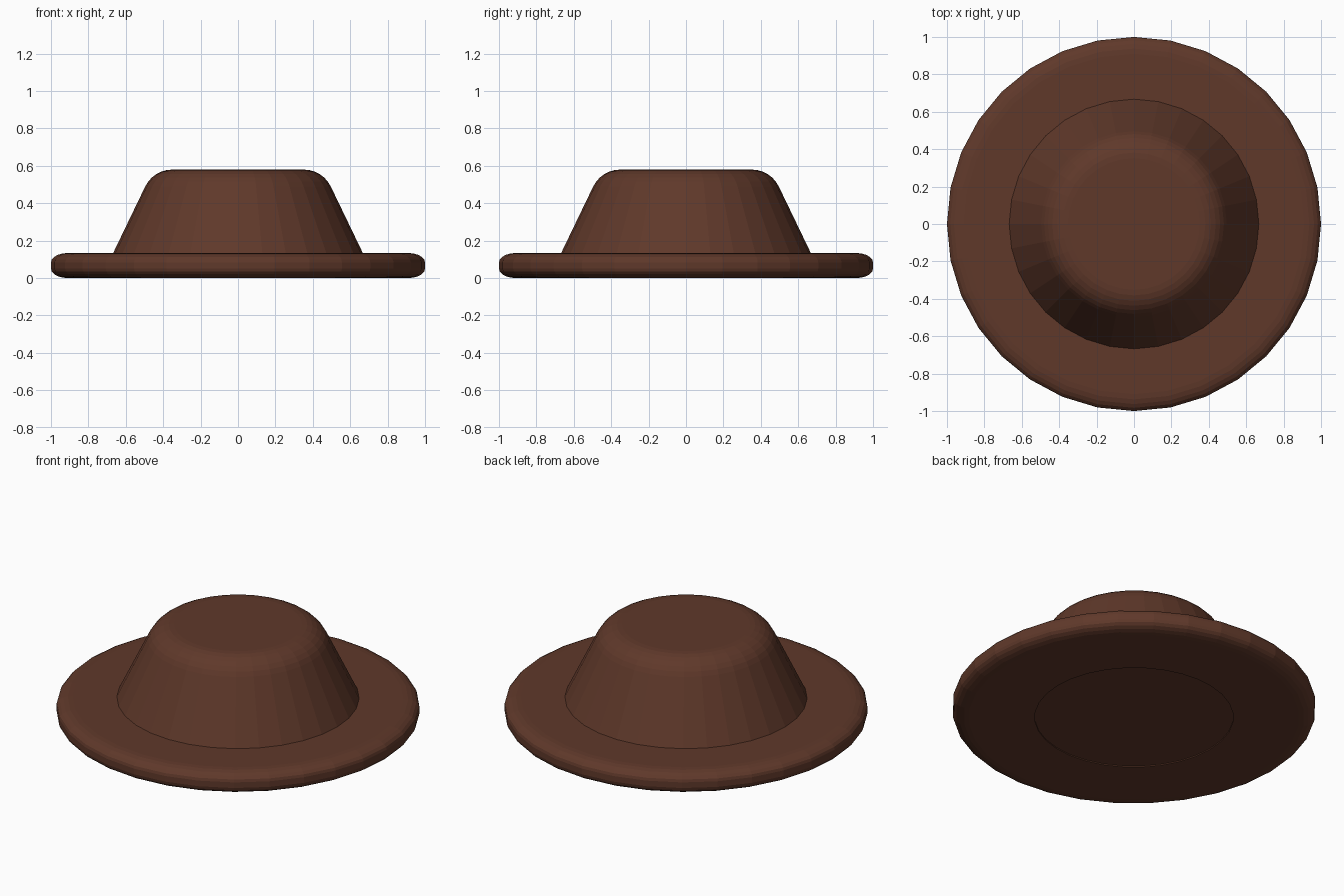
import bpy, bmesh
from math import sin, cos, pi, radians

if "Cube" in bpy.data.objects:
    bpy.data.objects.remove(bpy.data.objects["Cube"])

SIDES = 32
brown = bpy.data.materials.new("brown_felt")
brown.diffuse_color = (0.115, 0.04, 0.023, 1)
brown.use_nodes = True
brown.node_tree.nodes["Principled BSDF"].inputs["Base Color"].default_value = brown.diffuse_color


def lathe(name, profile, closed=False):
    """Revolve an (r, z) profile around z; r = 0 ends become flat caps."""
    bm = bmesh.new()
    rings = [[bm.verts.new((r * cos(2 * pi * i / SIDES), r * sin(2 * pi * i / SIDES), z))
              for i in range(SIDES)] for r, z in profile]
    pairs = list(zip(rings, rings[1:])) + ([(rings[-1], rings[0])] if closed else [])
    for a, b in pairs:
        for i in range(SIDES):
            j = (i + 1) % SIDES
            bm.faces.new((a[i], a[j], b[j], b[i]))
    if not closed:
        bm.faces.new(rings[0][::-1])
        bm.faces.new(rings[-1])
    bmesh.ops.recalc_face_normals(bm, faces=bm.faces)
    me = bpy.data.meshes.new(name)
    bm.to_mesh(me)
    bm.free()
    me.materials.append(brown)
    ob = bpy.data.objects.new(name, me)
    bpy.context.collection.objects.link(ob)
    return ob


def arc(cr, cz, rr, rz, a0, a1, n):
    """Points on an elliptical arc, angles in degrees."""
    return [(cr + rr * cos(radians(a0 + (a1 - a0) * k / n)),
             cz + rz * sin(radians(a0 + (a1 - a0) * k / n))) for k in range(n + 1)]


# Brim: flat ring with rounded rim and an opening underneath
H = 0.134
brim = [(0.547, 0)] + arc(0.91, 0.05, 0.09, 0.05, -90, 0, 5) \
    + arc(0.91, H - 0.05, 0.09, 0.05, 0, 90, 5) + [(0.547, H)]
lathe("brim", brim, closed=True)

# Crown: tapered sides with a rounded top edge (arc tangent to side and top)
R = 0.16
lathe("crown", [(0.729, 0.006)] + arc(0.352, 0.58 - R, R, R, 25.7, 90, 6))
